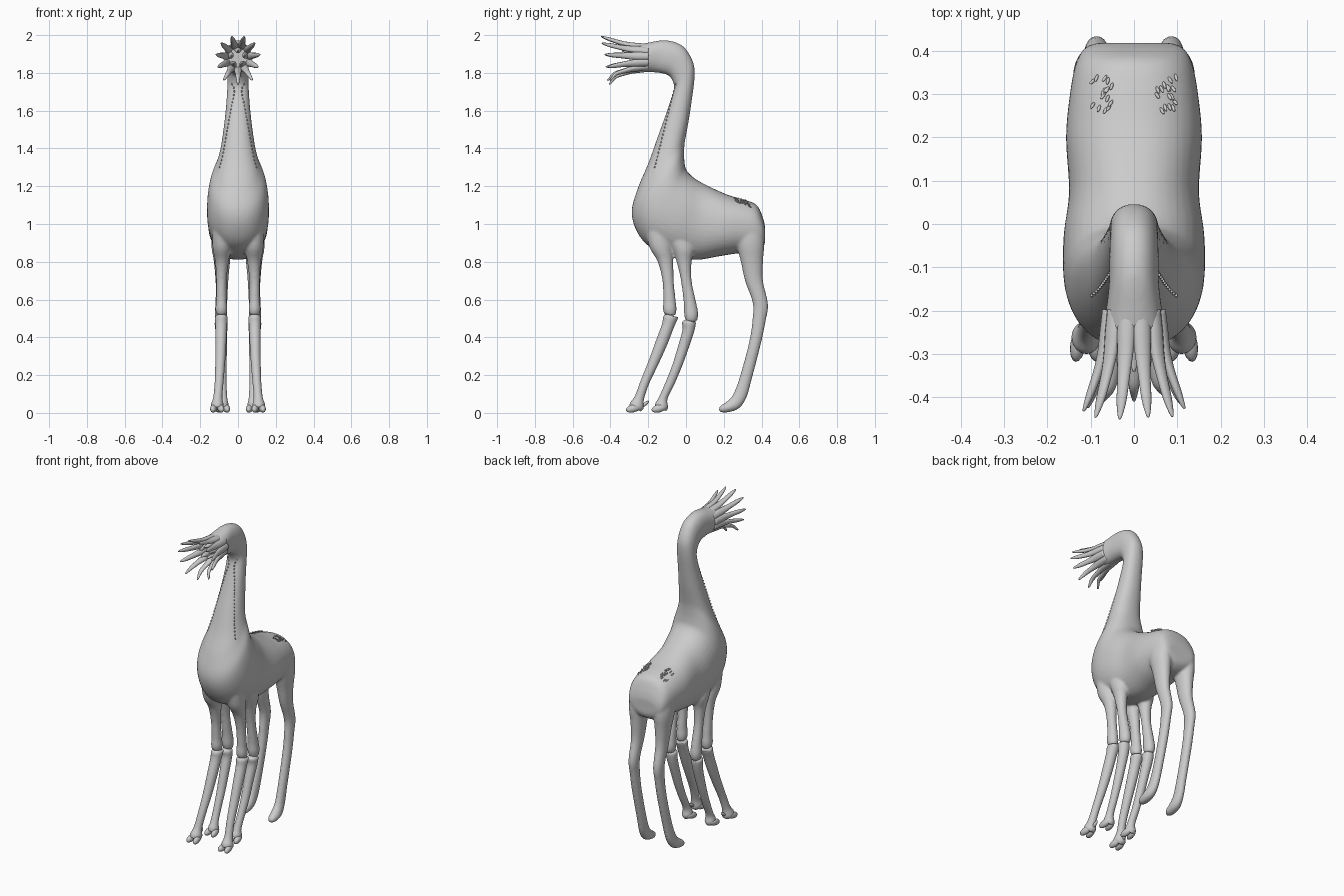
import bpy, bmesh, math, random
from mathutils import Vector as V

random.seed(4)


def catmull(p0, p1, p2, p3, t):
    return 0.5 * (2*p1 + (p2-p0)*t + (2*p0-5*p1+4*p2-p3)*t*t + (3*p1-p0-3*p2+p3)*t**3)


def loft(name, secs, n=24, steps=5, power=1.0):
    """Smooth skin through sections (centre, half-axis a, half-axis b)."""
    rings = []
    for i in range(len(secs) - 1):
        q = [secs[max(0, min(len(secs)-1, i+k))] for k in (-1, 0, 1, 2)]
        for s in range(steps):
            rings.append([catmull(*[e[j] for e in q], s/steps) for j in range(3)])
    rings.append(secs[-1])
    bm = bmesh.new()
    loops = []
    for c, a, b in rings:
        ring = []
        for k in range(n):
            t = 2*math.pi*k/n
            x, y = math.cos(t), math.sin(t)
            x = math.copysign(abs(x)**power, x)
            y = math.copysign(abs(y)**power, y)
            ring.append(bm.verts.new(c + a*x + b*y))
        loops.append(ring)
    for r0, r1 in zip(loops, loops[1:]):
        for k in range(n):
            bm.faces.new((r0[k], r0[(k+1) % n], r1[(k+1) % n], r1[k]))
    bm.faces.new(loops[0])
    bm.faces.new(loops[-1])
    bmesh.ops.recalc_face_normals(bm, faces=bm.faces)
    return finish(name, bm)


def finish(name, bm):
    me = bpy.data.meshes.new(name)
    bm.to_mesh(me)
    bm.free()
    for p in me.polygons:
        p.use_smooth = True
    ob = bpy.data.objects.new(name, me)
    bpy.context.collection.objects.link(ob)
    return ob


def profile(rows, s=1):
    """Rows: outline point 1 (y,z), outline point 2 (y,z), half width, x."""
    return [(V((s*x, (y1+y2)/2, (z1+z2)/2)), V((w, 0, 0)), V((0, (y1-y2)/2, (z1-z2)/2)))
            for y1, z1, y2, z2, w, x in rows]


def blob(name, loc, scale, rot=(0, 0, 0), seg=16):
    bpy.ops.mesh.primitive_uv_sphere_add(segments=seg, ring_count=max(6, seg//2),
                                         radius=1, location=loc, rotation=rot)
    ob = bpy.context.object
    ob.name = name
    ob.scale = scale
    bpy.ops.object.shade_smooth()
    return ob


def join(name, obs):
    bpy.ops.object.select_all(action='DESELECT')
    for o in obs:
        o.select_set(True)
    bpy.context.view_layer.objects.active = obs[0]
    bpy.ops.object.join()
    obs[0].name = name
    return obs[0]


# Torso, neck and head in one sweep from rump to mouth
torso = [(.418, .99, .418, .90, .085, 0), (.405, 1.04, .405, .87, .115, 0),
         (.375, 1.10, .36, .845, .135, 0), (.32, 1.125, .28, .845, .148, 0),
         (.22, 1.155, .18, .83, .157, 0), (.10, 1.21, .05, .81, .150, 0),
         (.035, 1.25, -.08, .83, .162, 0), (.0, 1.29, -.20, .885, .164, 0),
         (-.008, 1.33, -.265, .97, .158, 0), (-.01, 1.37, -.287, 1.07, .143, 0),
         (-.008, 1.42, -.255, 1.19, .112, 0), (.0, 1.47, -.20, 1.32, .092, 0),
         (.015, 1.55, -.15, 1.46, .076, 0), (.03, 1.65, -.10, 1.60, .063, 0),
         (.045, 1.77, -.065, 1.71, .056, 0), (.04, 1.85, -.068, 1.75, .055, 0),
         (.0, 1.925, -.09, 1.785, .056, 0), (-.05, 1.96, -.13, 1.798, .057, 0),
         (-.12, 1.973, -.17, 1.803, .058, 0), (-.2, 1.96, -.22, 1.805, .066, 0),
         (-.25, 1.95, -.25, 1.81, .07, 0)]
parts = [loft("body", profile(torso), n=40, power=.9)]

hind = [(.25, 1.0, .405, 1.0, .055, .082), (.265, .9, .415, .9, .055, .086),
        (.29, .8, .408, .8, .043, .085), (.312, .7, .408, .7, .034, .085),
        (.352, .585, .435, .575, .029, .086), (.352, .5, .423, .49, .026, .087),
        (.335, .38, .398, .37, .026, .088), (.287, .2, .349, .18, .025, .09),
        (.25, .1, .318, .075, .026, .094), (.215, .06, .275, .02, .03, .098),
        (.185, .04, .21, .001, .026, .1), (.172, .022, .178, .006, .01, .1)]
front_up = [(-.22, 1.0, -.09, 1.0, .05, .085), (-.195, .88, -.075, .88, .05, .085),
            (-.15, .8, -.068, .8, .036, .085), (-.125, .7, -.065, .7, .028, .088),
            (-.12, .6, -.055, .6, .028, .088), (-.122, .55, -.05, .55, .032, .088),
            (-.115, .52, -.055, .515, .026, .088)]
mid_up = [(-.12, .96, .03, .96, .05, .085), (-.075, .87, .045, .87, .05, .09),
          (-.05, .8, .03, .8, .036, .09), (-.027, .7, .03, .7, .028, .09),
          (-.012, .58, .055, .58, .03, .09), (-.01, .52, .065, .52, .033, .09),
          (.0, .485, .055, .48, .026, .09)]
for s in (1, -1):
    for rows in (hind, front_up, mid_up):
        parts.append(loft("limb", profile(rows, s)))

# Melt torso and upper limbs into one skin
body = join("body", parts)
m = body.modifiers.new("Remesh", 'REMESH')
m.mode, m.voxel_size, m.use_smooth_shade = 'VOXEL', .0075, True
m = body.modifiers.new("Smooth", 'SMOOTH')
m.factor, m.iterations = .5, 6
bpy.ops.object.convert(target='MESH')

# Jointed lower legs with cloven toes and a dew claw
front_low = [(-.105, .525, -.045, .505, .022, .088), (-.12, .51, -.042, .503, .033, .088),
             (-.127, .47, -.065, .45, .031, .089), (-.16, .38, -.1, .36, .029, .091),
             (-.196, .28, -.145, .26, .026, .094), (-.24, .17, -.195, .155, .023, .1),
             (-.27, .09, -.222, .075, .024, .107), (-.295, .055, -.225, .025, .034, .11),
             (-.3, .035, -.24, .008, .028, .11)]
mid_low = [(.0, .495, .045, .48, .02, .09), (-.02, .48, .052, .473, .033, .09),
           (-.018, .44, .04, .42, .031, .088), (-.04, .36, .013, .34, .027, .086),
           (-.07, .26, -.022, .245, .025, .085), (-.105, .17, -.06, .155, .022, .083),
           (-.142, .085, -.098, .075, .023, .08), (-.16, .055, -.095, .03, .03, .08),
           (-.165, .035, -.105, .01, .026, .08)]
for label, rows, ty in (("front", front_low, -.278), ("middle", mid_low, -.142)):
    for s, side in ((1, "right"), (-1, "left")):
        x = rows[-1][5] * s
        obs = [loft("shin", profile(rows, s))]
        for d in (-.019, .019):
            obs.append(blob("toe", (x + d, ty, .024), (.018, .042, .021), (.25, 0, d*8)))
        if label == "front":
            obs.append(blob("claw", (x, -.215, .048), (.01, .024, .009), (.7, 0, 0)))
        join(f"{label}_lower_leg_{side}", obs)


# Crown of fleshy petals around the mouth
def petal(name, ang, path, cz):
    r = V((math.cos(ang), 0, math.sin(ang)))
    t = V((-math.sin(ang), 0, math.cos(ang)))
    secs = []
    for i, (y, rad, w, th) in enumerate(path):
        y0, r0 = path[max(0, i-1)][:2]
        y1, r1 = path[min(len(path)-1, i+1)][:2]
        tan = (V((0, y1-y0, 0)) + r*(r1-r0)).normalized()
        nrm = tan.cross(t).normalized()
        secs.append((V((0, y, cz)) + r*rad, t*w, nrm*th))
    return loft(name, secs, n=12, steps=4)


petals = []
N = 11
for i in range(N):
    a = math.pi/2 + 2*math.pi*(i+.5)/N
    up = math.sin(a)
    L = .185 + .02*up - .015*random.random()
    R = .118 + (.022 if up < -.6 else 0)
    path = [(-.2, .056, .022, .018), (-.25, .064, .022, .016), (-.25-.25*L, .072, .019, .013),
            (-.25-.5*L, .084, .015, .011), (-.25-.78*L, .102, .012, .009),
            (-.25-.95*L, R-.004, .006, .005), (-.25-L, R, .002, .002)]
    petals.append(petal("petal", a, path, 1.88))
for i in range(5):
    path = [(-.23, .045, .02, .014), (-.27, .04, .018, .012), (-.31, .034, .012, .009),
            (-.34, .036, .003, .003)]
    petals.append(petal("inner_petal", math.pi/2 + 2*math.pi*i/5, path, 1.88))
join("mouth_petals", petals)

# Small quills clustered on the rump
quills, scales = [], []
for s in (1, -1):
    for i in range(16):
        x, y = s*random.uniform(.05, .095), random.choice((.27, .3, .32, .33)) + random.uniform(-.012, .015)
        hit, loc, nor, _ = body.ray_cast(V((x, y, 1.5)), V((0, 0, -1)))
        if hit:
            quills.append(blob("quill", loc + nor*.004, (.004, .011, .004),
                               (-.6, 0, s*random.uniform(.2, .9)), 8))
    # Row of scales down each side of the neck
    for i in range(24):
        t = i/23
        y, z = -.055 - .11*t, 1.74 - .44*t
        hit, loc, nor, _ = body.ray_cast(V((s, y, z)), V((-s, 0, 0)))
        if hit:
            scales.append(blob("scale", loc, (.004, .004, .007), (.25, s*.3, 0), 8))
join("rump_quills", quills)
join("neck_scales", scales)
